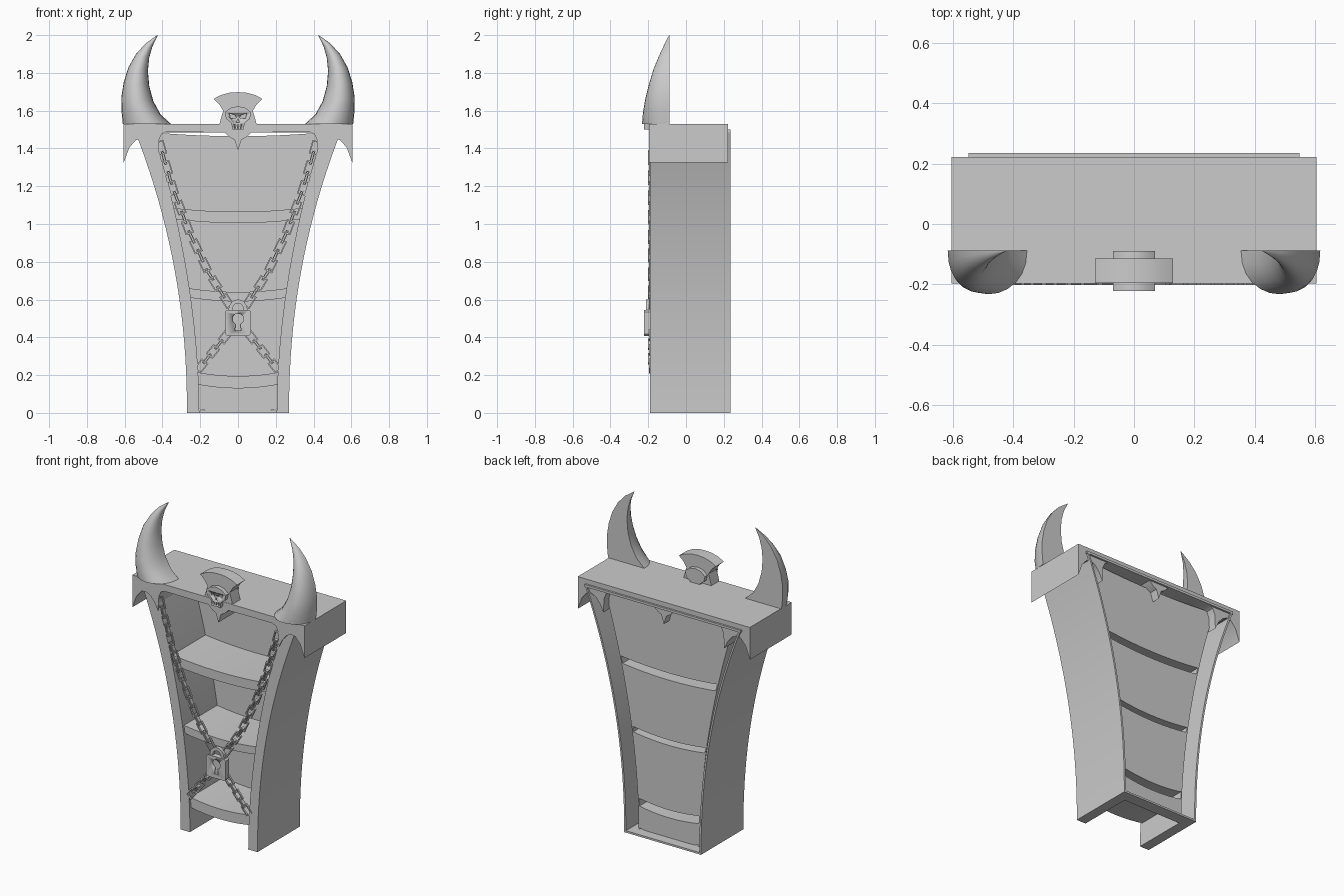
import bpy, bmesh, math
from mathutils import Vector, Matrix

if "Cube" in bpy.data.objects:
    bpy.data.objects.remove(bpy.data.objects["Cube"], do_unlink=True)

stone = bpy.data.materials.new("pale_grey")
stone.use_nodes = True
stone.diffuse_color = (0.6, 0.6, 0.6, 1)
stone.node_tree.nodes["Principled BSDF"].inputs["Base Color"].default_value = (0.6, 0.6, 0.6, 1)


def make(name, bm, smooth=True):
    bmesh.ops.recalc_face_normals(bm, faces=bm.faces)
    mesh = bpy.data.meshes.new(name)
    bm.to_mesh(mesh)
    bm.free()
    mesh.materials.append(stone)
    ob = bpy.data.objects.new(name, mesh)
    bpy.context.collection.objects.link(ob)
    if smooth:
        bpy.ops.object.select_all(action='DESELECT')
        ob.select_set(True)
        bpy.context.view_layer.objects.active = ob
        bpy.ops.object.shade_smooth_by_angle(angle=math.radians(30))
    return ob


def add_prism(bm, pts, y0, y1):
    front = [bm.verts.new((x, y0, z)) for x, z in pts]
    back = [bm.verts.new((x, y1, z)) for x, z in pts]
    bm.faces.new(front)
    bm.faces.new(back)
    for i in range(len(pts)):
        j = (i + 1) % len(pts)
        bm.faces.new((front[i], front[j], back[j], back[i]))


def prism(name, outlines, y0, y1):
    bm = bmesh.new()
    for pts in outlines:
        add_prism(bm, pts, y0, y1)
    return make(name, bm)


def mirrored(half):
    # closes a right-half outline that starts and ends near the middle
    return half + [(-x, z) for x, z in reversed(half) if x > 0]


def flip(pts):
    return [(-x, z) for x, z in pts]


def cut(ob, outlines, y0, y1):
    cutter = prism("cutter", outlines, y0, y1)
    cutter.hide_render = True
    mod = ob.modifiers.new("cut", 'BOOLEAN')
    mod.object = cutter
    mod.solver = 'EXACT'
    bpy.context.view_layer.objects.active = ob
    bpy.ops.object.modifier_apply(modifier=mod.name)
    bpy.data.objects.remove(cutter, do_unlink=True)


# Flaring sides: solid front posts with thin outer and inner walls behind
TOP, BACK, PANEL = 1.5, 0.235, 0.17


def outer(z):
    return 0.27 + 0.118 * z ** 2.12


def inner(z):
    return 0.205 + 0.115 * z ** 1.9


def band(a, b, z0=0.0, z1=TOP, n=20):
    zs = [z0 + (z1 - z0) * i / n for i in range(n + 1)]
    return [(a(z), z) for z in zs] + [(b(z), z) for z in reversed(zs)]


for label, s in (("left", 1), ("right", -1)):
    def side(pts):
        return [(s * x, z) for x, z in pts]
    prism(label + "_post", [side(band(inner, outer))], -0.19, -0.1)
    prism(label + "_outer_wall", [side(band(lambda z: outer(z) - 0.012, outer))], -0.1, BACK)
    prism(label + "_inner_wall", [side(band(inner, lambda z: inner(z) + 0.008))], -0.1, PANEL)
    foot = [(inner(0), 0), (outer(0), 0), (outer(0), 0.012), (inner(0), 0.012)]
    prism(label + "_foot", [side(foot)], -0.1, BACK)

w = outer(0)
prism("bottom_rail", [[(-w, 0), (w, 0), (w, 0.012), (-w, 0.012)]], PANEL - 0.01, BACK)
w = outer(TOP)
prism("back_rim", [[(-w, 1.485), (w, 1.485), (w, TOP), (-w, TOP)]], 0.22, BACK)


# Sagging shelves, hollow at the back
def sag(z, sign, n=12):
    pts = []
    for i in range(n + 1):
        t = sign * (2 * i / n - 1)
        pts.append((t * (inner(z) + 0.004), z - 0.02 * (1 - t * t)))
    return pts


def slab(z0, z1):
    return sag(z0, 1) + sag(z1, -1)


shelves = [(0.15, 0.215), (0.61, 0.66), (1.025, 1.085)]
for i, (z0, z1) in enumerate(shelves):
    prism(f"shelf_{i + 1}", [slab(z0, z1)], -0.175, 0.04)
    prism(f"shelf_{i + 1}_skins", [slab(z0, z0 + 0.008), slab(z1 - 0.008, z1)], 0.04, PANEL)

# Back panels, one behind each compartment
bottoms = [0.02] + [s[1] - 0.008 for s in shelves]
tops = [s[0] + 0.008 for s in shelves] + [1.485]
for i, (z0, z1) in enumerate(zip(bottoms, tops)):
    edge = [(inner(z) + 0.006, z) for z in (z0 + (z1 - z0) * k / 6 for k in range(1, 6))]
    prism(f"back_panel_{i + 1}", [sag(z0, 1) + edge + sag(z1, -1) + flip(edge)[::-1]],
          PANEL - 0.012, PANEL)

# Header with hanging points
half = [(0, 1.39), (0.018, 1.445), (0.045, 1.46), (0.07, 1.485), (0.38, 1.487), (0.405, 1.475),
        (0.42, 1.44), (0.425, 1.35), (0.45, 1.40), (0.48, 1.435), (0.51, 1.45), (0.54, 1.445),
        (0.575, 1.405), (0.605, 1.325), (0.605, 1.53)]
prism("header", [mirrored(half)], -0.197, 0.223)

# Horns: half-round sections between an outer and an inner edge
sections = [  # outer x, outer z, inner x, inner z, depth
    (0.61, 1.53, 0.355, 1.53, 0.145), (0.617, 1.60, 0.41, 1.58, 0.14),
    (0.618, 1.67, 0.448, 1.65, 0.128), (0.605, 1.75, 0.47, 1.73, 0.108),
    (0.58, 1.83, 0.477, 1.81, 0.084), (0.54, 1.90, 0.47, 1.88, 0.055),
    (0.49, 1.955, 0.453, 1.94, 0.028), (0.427, 2.0, 0.425, 1.998, 0.002)]
for label, s in (("left", 1), ("right", -1)):
    bm = bmesh.new()
    rings = []
    for ox, oz, ix, iz, d in sections:
        ring = []
        for k in range(13):
            a = math.pi * k / 12
            t = (1 - math.cos(a)) / 2
            ring.append(bm.verts.new((s * (ox + (ix - ox) * t), -0.088 - d * abs(math.sin(a)) ** 0.9,
                                      oz + (iz - oz) * t)))
        rings.append(ring)
    for r, q in zip(rings, rings[1:]):
        for k in range(13):
            j = (k + 1) % 13
            bm.faces.new((r[k], r[j], q[j], q[k]))
    bm.faces.new(rings[0])
    bm.faces.new(rings[-1])
    make(label + "_horn", bm)

# Crest and skull on top
crest = [(0, 1.52), (0.1, 1.52), (0.09, 1.56), (0.078, 1.6), (0.1, 1.635), (0.13, 1.662),
         (0.09, 1.683), (0.045, 1.695), (0, 1.698)]
prism("crest", [mirrored(crest)], -0.195, -0.115)
skull_half = [(0, 1.5), (0.03, 1.5), (0.035, 1.535), (0.062, 1.555), (0.07, 1.59), (0.04, 1.615), (0, 1.624)]
skull = prism("skull", [mirrored(skull_half)], -0.222, -0.09)
eye = [(0.01, 1.562), (0.04, 1.558), (0.046, 1.588), (0.014, 1.575)]
nose = [(-0.01, 1.537), (0.01, 1.537), (0, 1.556)]
teeth = [[(x - 0.003, 1.505), (x + 0.003, 1.505), (x + 0.003, 1.526), (x - 0.003, 1.526)]
         for x in (-0.016, 0, 0.016)]
cut(skull, [eye, flip(eye), nose] + teeth, -0.25, -0.205)


# Chains: flat links alternating with links turned on edge
def add_link(bm, centre, direction, length, turned):
    along = direction.normalized()
    wide = Vector((along.z, 0, -along.x))
    deep = Vector((0, 1, 0))
    half_w, half_d, bar = (0.008, 0.012, 0.005) if turned else (0.023, 0.006, 0.007)
    outline = []
    for inset in (0, bar):
        a, b = length / 2 - inset, half_w - inset
        outline.append([(a, b), (a, -b), (-a, -b), (-a, b)])
    grid = [[bm.verts.new(centre + along * u + wide * v + deep * d) for u, v in pts]
            for pts, d in ((outline[0], -half_d), (outline[1], -half_d),
                           (outline[1], half_d), (outline[0], half_d))]
    for i in range(4):
        for k in range(4):
            p, q, j = grid[i], grid[(i + 1) % 4], (k + 1) % 4
            bm.faces.new((p[k], p[j], q[j], q[k]))


def chain(name, pts, links):
    path = [Vector((x, -0.19, z)) for x, z in pts]
    lengths = [(b - a).length for a, b in zip(path, path[1:])]
    step = sum(lengths) / links
    bm = bmesh.new()
    for i in range(links):
        d, k = (i + 0.5) * step, 0
        while d > lengths[k]:
            d -= lengths[k]
            k += 1
        way = path[k + 1] - path[k]
        add_link(bm, path[k] + way * (d / lengths[k]), way, step * 1.35, i % 2 == 1)
    make(name, bm, smooth=False)


upper = [(0.415, 1.43), (0.345, 1.19), (0.255, 0.95), (0.155, 0.74), (0.045, 0.57)]
lower = [(0.055, 0.42), (0.21, 0.23)]
for label, f in (("left", lambda p: p), ("right", flip)):
    chain(label + "_upper_chain", f(upper), 17)
    chain(label + "_lower_chain", f(lower), 5)

# Padlock with keyhole and shackle
body = [(0, 0.408), (0.058, 0.408), (0.068, 0.418), (0.068, 0.535), (0.058, 0.545), (0, 0.545)]
lock = prism("padlock_body", [mirrored(body)], -0.222, -0.185)
keyhole = [(0.03 * math.sin(a), 0.497 + 0.03 * math.cos(a))
           for a in (math.radians(25 + 310 * k / 16 - 180 + 0) for k in range(17))]
keyhole += [(0.016, 0.435), (-0.016, 0.435)] if keyhole[-1][0] > 0 else [(-0.016, 0.435), (0.016, 0.435)]
cut(lock, [keyhole], -0.25, -0.208)
arc = [math.pi * k / 14 for k in range(15)]
shackle = [(0.05 * math.cos(a), 0.545 + 0.055 * math.sin(a)) for a in arc]
shackle += [(0.03 * math.cos(a), 0.545 + 0.035 * math.sin(a)) for a in reversed(arc)]
prism("padlock_shackle", [shackle], -0.213, -0.19)
